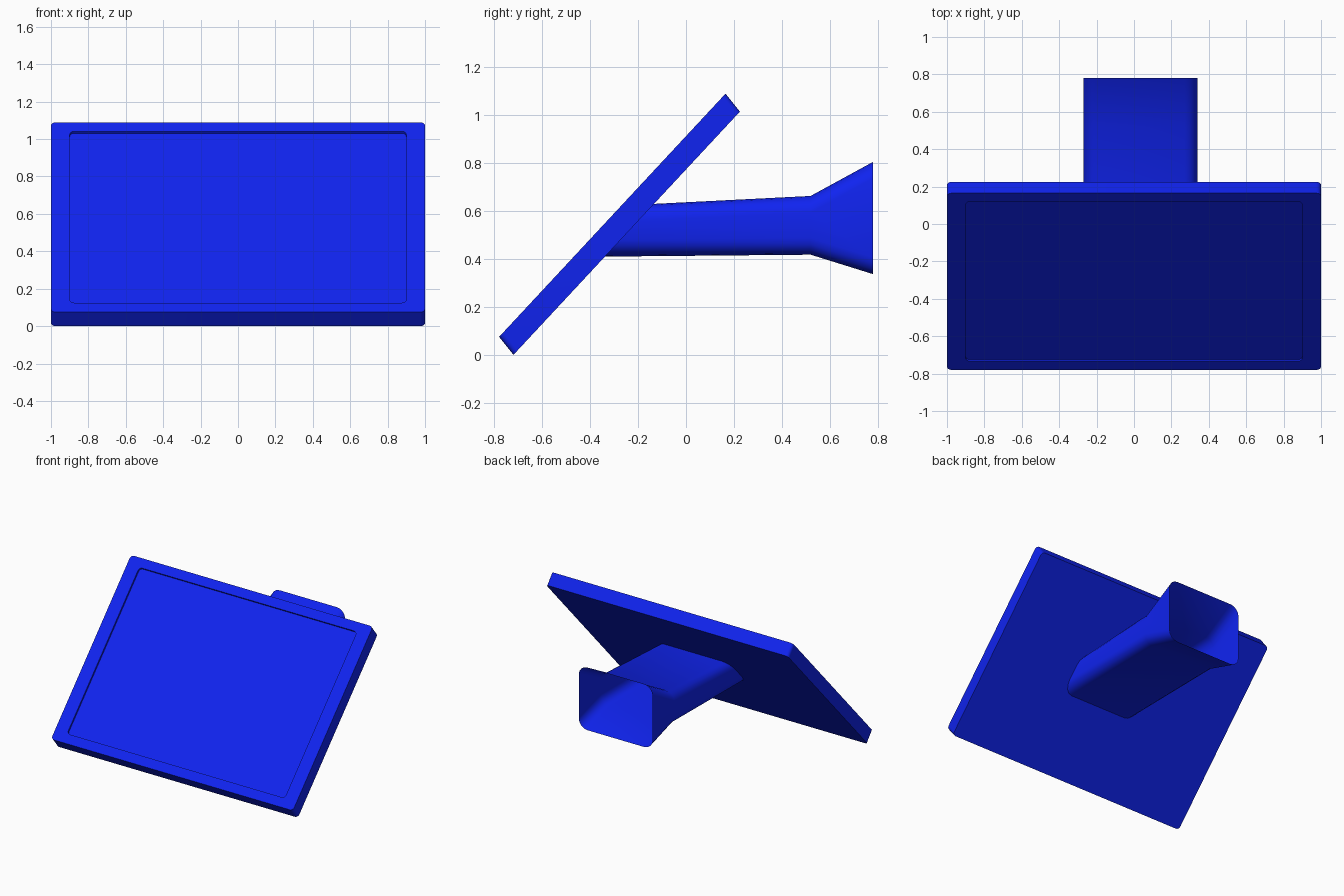
import bpy, bmesh
from math import sin, cos, pi
from mathutils import Vector

if "Cube" in bpy.data.objects:
    bpy.data.objects.remove(bpy.data.objects["Cube"])

blue = bpy.data.materials.new("blue")
blue.diffuse_color = (0.005, 0.017, 0.87, 1)
blue.use_nodes = True
blue.node_tree.nodes["Principled BSDF"].inputs["Base Color"].default_value = blue.diffuse_color


def rounded_rect(x0, x1, v0, v1, r, steps=4):
    """Rounded rectangle as a list of (x, v) points."""
    pts = []
    corners = [(x1 - r, v1 - r), (x0 + r, v1 - r), (x0 + r, v0 + r), (x1 - r, v0 + r)]
    for i, (cx, cv) in enumerate(corners):
        for k in range(steps + 1):
            a = (i + k / steps) * pi / 2
            pts.append((cx + r * cos(a), cv + r * sin(a)))
    return pts


def loft(name, rings, cap_first, cap_last, angle):
    """Skin a series of equal rings, optionally capping the ends."""
    bm = bmesh.new()
    loops = [[bm.verts.new(p) for p in ring] for ring in rings]
    n = len(loops[0])
    for a, b in zip(loops, loops[1:]):
        for i in range(n):
            j = (i + 1) % n
            bm.faces.new((a[i], a[j], b[j], b[i]))
    if cap_first:
        bm.faces.new(loops[0][::-1])
    if cap_last:
        bm.faces.new(loops[-1])
    mesh = bpy.data.meshes.new(name)
    bm.to_mesh(mesh)
    bm.free()
    obj = bpy.data.objects.new(name, mesh)
    bpy.context.collection.objects.link(obj)
    mesh.materials.append(blue)
    bpy.context.view_layer.objects.active = obj
    obj.select_set(True)
    bpy.ops.object.shade_smooth_by_angle(angle=angle)
    obj.select_set(False)
    return obj


# Tilted panel: back face, front face, and a shallow recessed screen
back_low, back_high = Vector((0, -0.72, 0.0)), Vector((0, 0.225, 1.015))
thick = Vector((0, -0.06, 0.075))
along = back_high - back_low
length = along.length
along.normalize()


def panel_ring(rect, depth):
    return [back_low + along * v + thick * depth + Vector((x, 0, 0)) for x, v in rect]


outer = rounded_rect(-1, 1, 0, length, 0.025)
inner = rounded_rect(-0.9, 0.9, 0.068, length - 0.066, 0.025)
loft("panel", [panel_ring(outer, 0), panel_ring(outer, 1),
               panel_ring(inner, 1), panel_ring(inner, 0.86)],
     True, True, 0.6)

# Hollow rear arm: starts on the panel's back and flares to an open end
slope = (back_high.y - back_low.y) / (back_high.z - back_low.z)
start = [Vector((x, back_low.y + slope * z, z))
         for x, z in rounded_rect(-0.27, 0.34, 0.41, 0.63, 0.07)]
neck = [Vector((x, 0.52, z)) for x, z in rounded_rect(-0.27, 0.34, 0.418, 0.663, 0.07)]
mouth = [Vector((x, 0.78, z)) for x, z in rounded_rect(-0.27, 0.34, 0.337, 0.805, 0.07)]
# rings run the other way round so that the faces point outward
loft("flared_arm", [r[::-1] for r in (start, neck, mouth)], False, False, 0.6)
